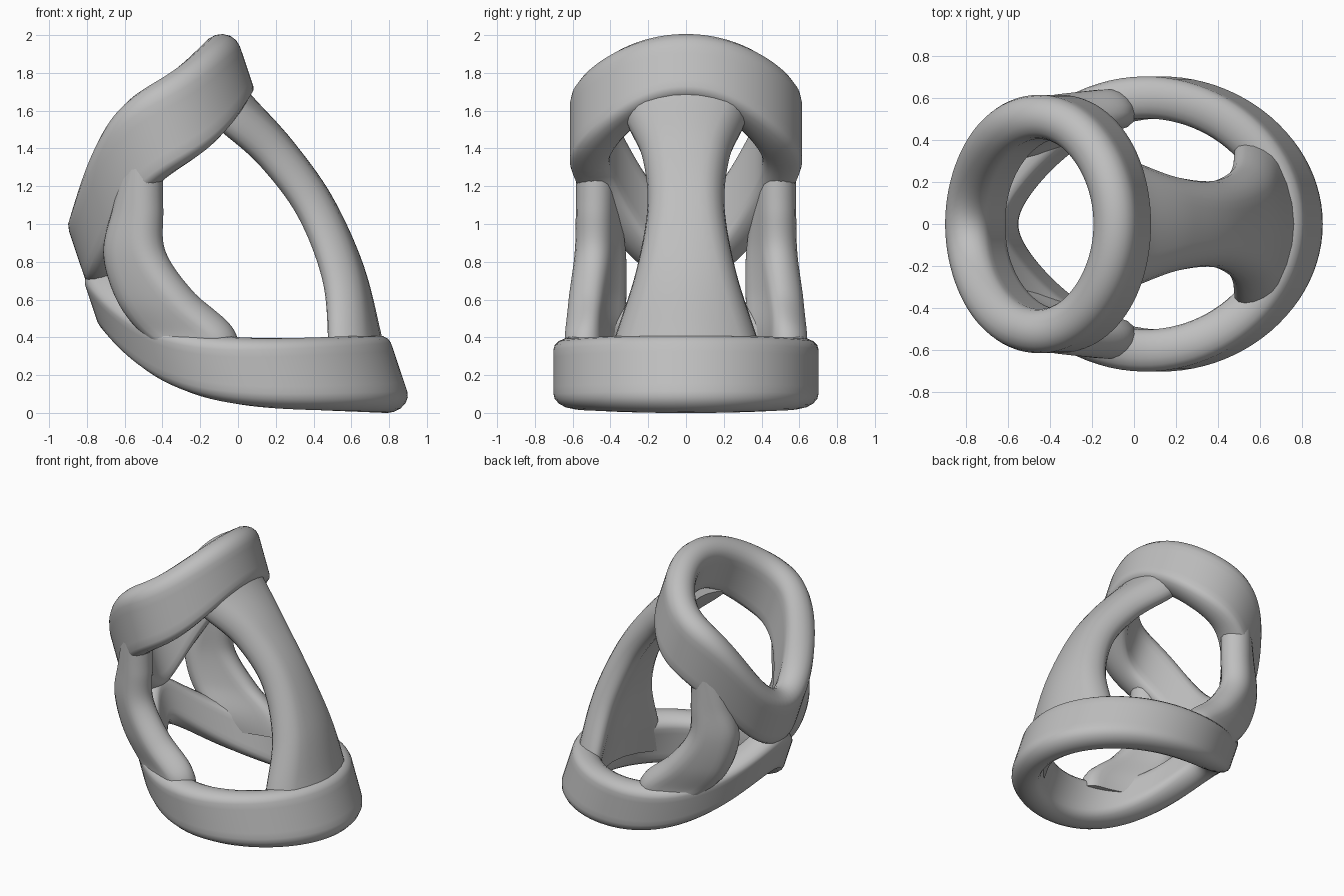
import bpy, math
from mathutils import Vector

cube = bpy.data.objects.get("Cube")
if cube:
    bpy.data.objects.remove(cube, do_unlink=True)

# One grey plastic for everything
plastic = bpy.data.materials.new("grey_plastic")
plastic.use_nodes = True
GREY = (0.52, 0.52, 0.52, 1)
plastic.diffuse_color = GREY
plastic.node_tree.nodes["Principled BSDF"].inputs["Base Color"].default_value = GREY

AXIS = Vector((-0.32, 0, 0.95)).normalized()   # shared lean of both rings


def strip(half_w, half_t, cap_hi, cap_lo, cap=8, flat=6):
    """Round-ended strip section, as (along width, along thickness) pairs."""
    pts = []
    hi, lo = half_w - cap_hi, cap_lo - half_w
    for side, end, depth, other in ((1, hi, cap_hi, lo), (-1, lo, cap_lo, hi)):
        for i in range(cap + 1):
            a = math.pi * (i / cap - 0.5)
            pts.append((end + side * depth * math.cos(a), side * half_t * math.sin(a)))
        for i in range(1, flat):
            pts.append((end + (other - end) * i / flat, side * half_t))
    return pts


def skin(name, loops, closed):
    n, m = len(loops[0]), len(loops)
    verts = [p for loop in loops for p in loop]
    faces = []
    for i in range(m if closed else m - 1):
        a, b = i * n, (i + 1) % m * n
        faces += [(a + j, a + (j + 1) % n, b + (j + 1) % n, b + j) for j in range(n)]
    if not closed:
        faces += [tuple(reversed(range(n))), tuple(range((m - 1) * n, m * n))]
    mesh = bpy.data.meshes.new(name)
    mesh.from_pydata(verts, [], faces)
    mesh.materials.append(plastic)
    obj = bpy.data.objects.new(name, mesh)
    bpy.context.collection.objects.link(obj)
    # consistent outward normals, smooth shading
    bpy.ops.object.select_all(action='DESELECT')
    bpy.context.view_layer.objects.active = obj
    obj.select_set(True)
    bpy.ops.object.mode_set(mode='EDIT')
    bpy.ops.mesh.select_all(action='SELECT')
    bpy.ops.mesh.normals_make_consistent(inside=False)
    bpy.ops.object.mode_set(mode='OBJECT')
    bpy.ops.object.shade_smooth_by_angle(angle=math.radians(50))


def ring(name, centre, half_width, half_t, cap_hi, cap_lo, steps=96):
    """Sweep a strip round a closed centre line, its width along AXIS."""
    loops = []
    for k in range(steps):
        t = math.tau * k / steps
        c = centre(t)
        out = (centre(t + 0.01) - centre(t - 0.01)).cross(AXIS).normalized()
        loops.append([c + AXIS * w + out * h for w, h in
                      strip(half_width(math.cos(t)), half_t, cap_hi, cap_lo)])
    skin(name, loops, True)


def spline(keys, steps=8):
    """Catmull-Rom through tuples of numbers."""
    k = [keys[0]] + keys + [keys[-1]]
    rows = []
    for i in range(1, len(k) - 2):
        for s in range(steps):
            t = s / steps
            rows.append([0.5 * (2 * b + (c - a) * t + (2 * a - 5 * b + 4 * c - d) * t * t
                                + (3 * b - a - 3 * c + d) * t ** 3)
                         for a, b, c, d in zip(*k[i - 1:i + 3])])
    return rows + [list(keys[-1])]


def strut(name, keys, half_t, sag):
    """Loft a curved strip through keys of x, y, z, half width, heading."""
    rows = spline(keys)
    loops = []
    for i, (x, y, z, hw, heading) in enumerate(rows):
        a, b = rows[max(i - 1, 0)], rows[min(i + 1, len(rows) - 1)]
        along = (Vector(b[:3]) - Vector(a[:3])).normalized()
        across = Vector((math.cos(heading), math.sin(heading), 0))
        out = across.cross(along).normalized()
        if out.dot(Vector((x + 0.2, y, 0))) < 0:
            out = -out
        loops.append([Vector((x, y, z)) + across * w + out * (h - sag * w * w)
                      for w, h in strip(hw, half_t, half_t, half_t)])
    skin(name, loops, False)


# Upper ring: steep hoop that bows upwards
def upper_centre(t):
    s = math.cos(t)
    return Vector((-0.41 + 0.35 * s, 0.51 * math.sin(t),
                   1.5 + 0.23 * s - 0.075 * s ** 2 + 0.235 * s ** 3 - 0.07 * s ** 4))


# Lower ring: egg-shaped hoop, flat in front and sweeping up at its narrow end
def lower_centre(t):
    s = math.cos(t)
    r = (1 - s) / 2
    return Vector((0.04 + 0.72 * s, 0.615 * math.sin(t) * (1 - 0.38 * r ** 4),
                   0.205 + 0.4 * r ** 5))


ring("upper_ring", upper_centre, lambda s: 0.235 - 0.01 * s - 0.035 * s ** 4,
     0.105, 0.1, 0.06)
ring("lower_ring", lower_centre, lambda s: 0.195 + 0.015 * s, 0.1, 0.07, 0.08)

# Waisted column joining the rings
Q = math.pi / 2
strut("column", [(0.71, 0, 0.18, 0.45, Q), (0.66, 0, 0.4, 0.385, Q),
                 (0.57, 0, 0.75, 0.27, Q), (0.41, 0, 1.1, 0.205, Q),
                 (0.21, 0, 1.38, 0.23, Q), (0.02, 0, 1.59, 0.31, Q),
                 (-0.04, 0, 1.66, 0.33, Q)], 0.1, 0.9)

# Flared side struts, one each side
for side, label in ((1, "left"), (-1, "right")):
    keys = [(-0.51, 0.478, 1.3, 0.11, 0.42), (-0.535, 0.468, 1.08, 0.14, 0.47),
            (-0.555, 0.46, 0.85, 0.175, 0.5), (-0.45, 0.48, 0.62, 0.225, 0.45),
            (-0.29, 0.5, 0.44, 0.26, 0.38), (-0.19, 0.525, 0.32, 0.2, 0.26)]
    strut(label + "_strut", [(x, side * y, z, w, side * a) for x, y, z, w, a in keys],
          0.1, 0.5)
